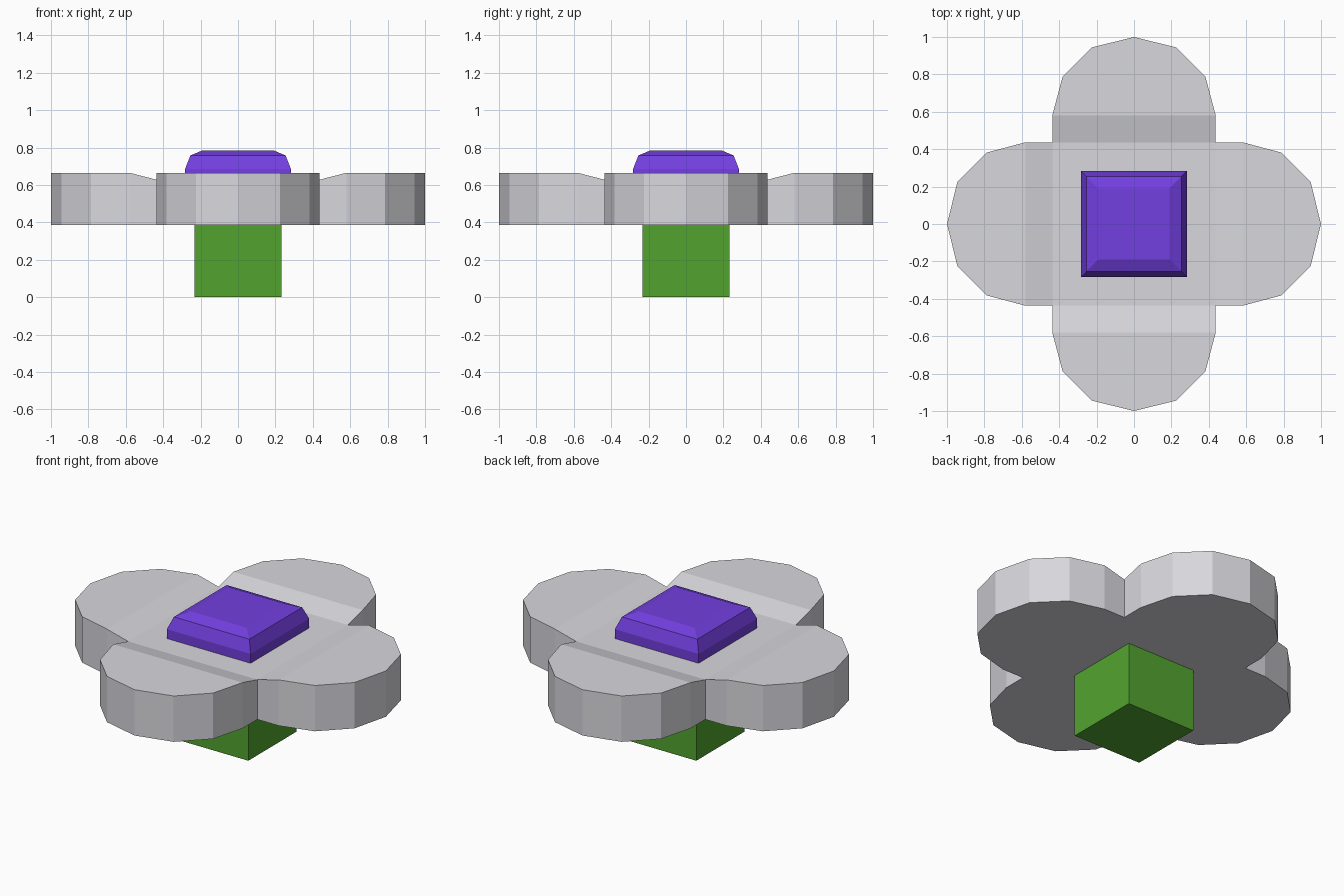
import bpy
import bmesh
from mathutils import Matrix
from math import pi

if "Cube" in bpy.data.objects:
    bpy.data.objects.remove(bpy.data.objects["Cube"])


def material(name, color):
    m = bpy.data.materials.new(name)
    m.diffuse_color = (*color, 1)
    m.use_nodes = True
    m.node_tree.nodes["Principled BSDF"].inputs["Base Color"].default_value = m.diffuse_color
    return m


def finish(name, bm, mat):
    bmesh.ops.remove_doubles(bm, verts=bm.verts, dist=1e-4)
    bmesh.ops.recalc_face_normals(bm, faces=bm.faces)
    mesh = bpy.data.meshes.new(name)
    bm.to_mesh(mesh)
    bm.free()
    mesh.materials.append(mat)
    ob = bpy.data.objects.new(name, mesh)
    bpy.context.collection.objects.link(ob)
    return ob


def square_stack(name, profile, mat):
    """Closed square solid lofted through (half width, z) levels."""
    bm = bmesh.new()
    rings = [[bm.verts.new((sx * h, sy * h, z))
              for sx, sy in ((-1, -1), (1, -1), (1, 1), (-1, 1))]
             for h, z in profile]
    for a, b in zip(rings, rings[1:]):
        for i in range(4):
            j = (i + 1) % 4
            bm.faces.new((a[i], a[j], b[j], b[i]))
    bm.faces.new(rings[0][::-1])
    bm.faces.new(rings[-1])
    return finish(name, bm, mat)


grey = material("light grey", (0.69, 0.68, 0.72))
purple = material("purple", (0.17, 0.05, 0.74))
green = material("leaf green", (0.085, 0.37, 0.028))

# Stem and raised flower centre
square_stack("stem", [(0.233, 0), (0.233, 0.385)], green)
square_stack("flower_centre",
             [(0.283, 0.62), (0.283, 0.685), (0.255, 0.757), (0.19, 0.785)],
             purple)

# Four petals around a slightly sunken square middle
LOW, MID, TOP, C = 0.385, 0.628, 0.665, 0.437
half = [(C, C), (0.58, C), (0.787, 0.382), (0.944, 0.225), (1, 0)]
outline = [(x, -y) for x, y in half] + [(x, y) for x, y in half[-2::-1]]

bm = bmesh.new()
for k in range(4):
    rot = Matrix.Rotation(k * pi / 2, 3, 'Z')
    lo = [bm.verts.new((x, y, LOW)) for x, y in outline]
    hi = [bm.verts.new((x, y, MID if x == C else TOP)) for x, y in outline]
    for i in range(len(outline) - 1):
        bm.faces.new((lo[i], lo[i + 1], hi[i + 1], hi[i]))
    bm.faces.new(lo[::-1])
    bm.faces.new(hi[1:-1])                          # flat petal top
    bm.faces.new((hi[0], hi[1], hi[-2], hi[-1]))    # slope to the middle
    bmesh.ops.rotate(bm, verts=lo + hi, cent=(0, 0, 0), matrix=rot)
for z in (LOW, MID):
    bm.faces.new([bm.verts.new((sx * C, sy * C, z))
                  for sx, sy in ((-1, -1), (1, -1), (1, 1), (-1, 1))])
finish("petals", bm, grey)
